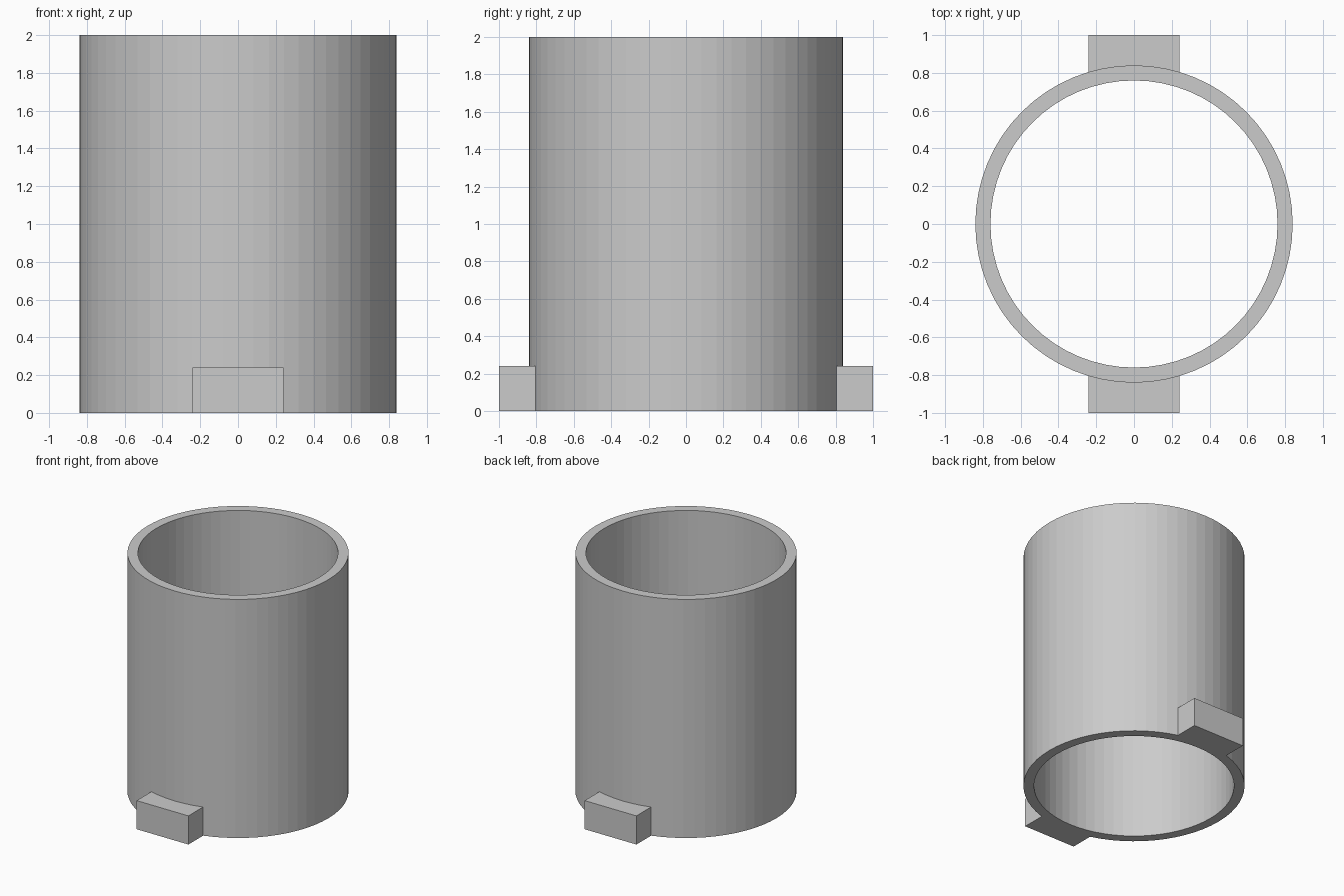
import bpy, bmesh, math

if "Cube" in bpy.data.objects:
    bpy.data.objects.remove(bpy.data.objects["Cube"])

SIDES = 64
OUTER, INNER, HEIGHT = 0.84, 0.76, 2.0

grey = bpy.data.materials.new("light grey")
grey.diffuse_color = (0.6, 0.6, 0.6, 1)
grey.use_nodes = True
grey.node_tree.nodes["Principled BSDF"].inputs["Base Color"].default_value = grey.diffuse_color


def make_object(name, bm):
    bmesh.ops.recalc_face_normals(bm, faces=bm.faces)
    mesh = bpy.data.meshes.new(name)
    bm.to_mesh(mesh)
    bm.free()
    mesh.materials.append(grey)
    obj = bpy.data.objects.new(name, mesh)
    bpy.context.collection.objects.link(obj)
    return obj


# Open tube: a rectangular wall section carried around the z axis
bm = bmesh.new()
section = [(OUTER, 0), (OUTER, HEIGHT), (INNER, HEIGHT), (INNER, 0)]
rings = []
for i in range(SIDES):
    a = 2 * math.pi * i / SIDES
    rings.append([bm.verts.new((r * math.cos(a), r * math.sin(a), z))
                  for r, z in section])
for i in range(SIDES):
    here, after = rings[i], rings[(i + 1) % SIDES]
    for j in range(4):
        k = (j + 1) % 4
        bm.faces.new((here[j], after[j], after[k], here[k]))
tube = make_object("tube", bm)

# Two base tabs, rooted in the wall and fused with the tube
for name, side in (("front_tab", -1), ("back_tab", 1)):
    bm = bmesh.new()
    bmesh.ops.create_cube(bm, size=1)
    for v in bm.verts:
        v.co.x *= 0.48
        v.co.y = side * (0.89 + 0.22 * v.co.y)
        v.co.z = 0.24 * (v.co.z + 0.5)
    tab = make_object(name, bm)
    tab.hide_render = True
    tab.hide_set(True)
    union = tube.modifiers.new(name, 'BOOLEAN')
    union.operation = 'UNION'
    union.solver = 'EXACT'
    union.object = tab
